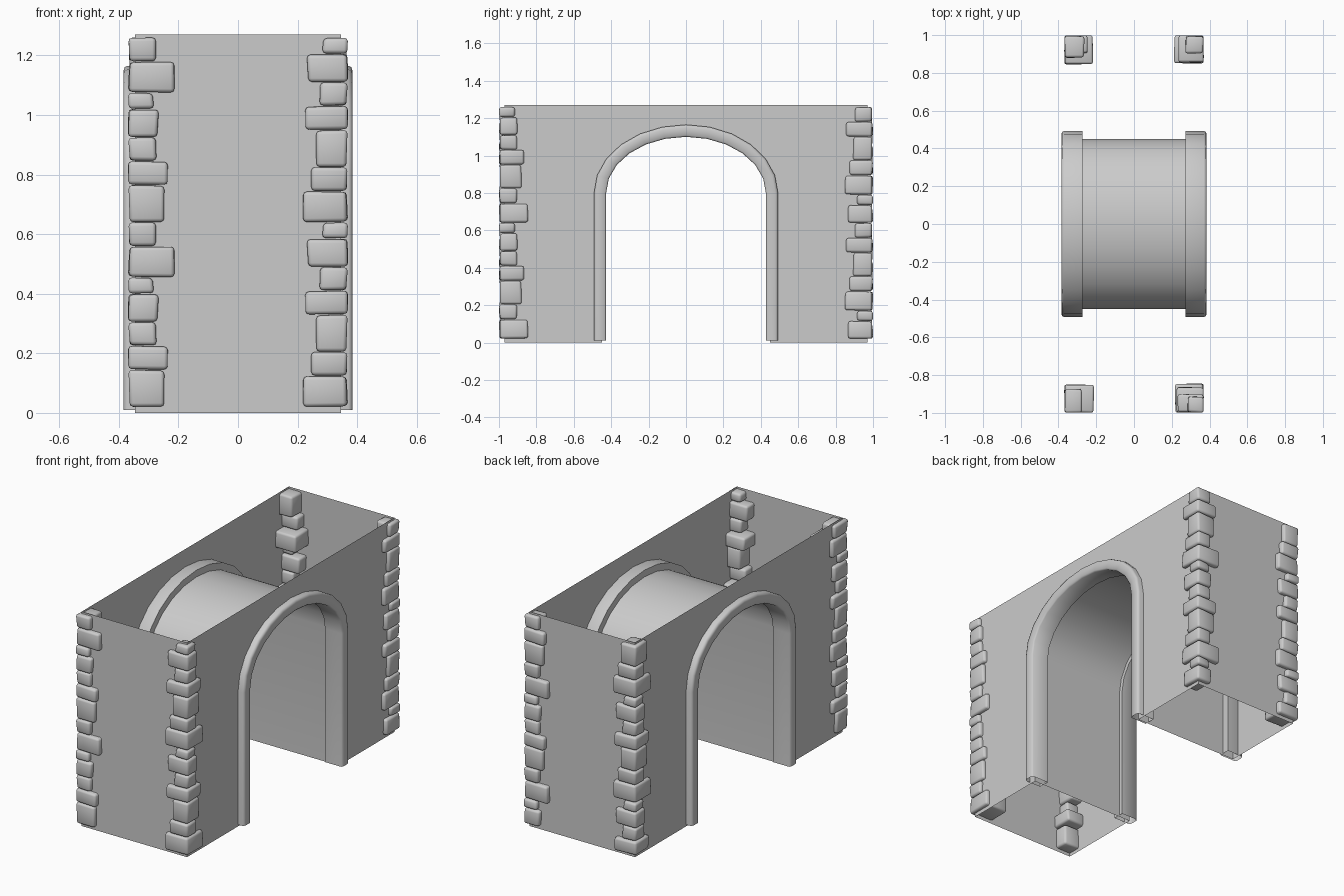
import bpy, bmesh, math, random

cube = bpy.data.objects.get("Cube")
if cube:
    bpy.data.objects.remove(cube)

stone_grey = bpy.data.materials.new("stone_grey")
stone_grey.use_nodes = True
GREY = (0.6, 0.6, 0.6, 1)
stone_grey.diffuse_color = GREY
stone_grey.node_tree.nodes["Principled BSDF"].inputs["Base Color"].default_value = GREY

WALL_X, WALL_Y, HEIGHT = 0.345, 0.97, 1.27
SPRING = 0.8
VAULT = (0.45, 0.325)


def finish(bm, name, smooth=None):
    """Turn a bmesh into a named object with the shared material."""
    bmesh.ops.recalc_face_normals(bm, faces=bm.faces)
    mesh = bpy.data.meshes.new(name)
    bm.to_mesh(mesh)
    bm.free()
    mesh.materials.append(stone_grey)
    obj = bpy.data.objects.new(name, mesh)
    bpy.context.collection.objects.link(obj)
    if smooth:
        bpy.ops.object.select_all(action='DESELECT')
        obj.select_set(True)
        bpy.context.view_layer.objects.active = obj
        bpy.ops.object.shade_smooth_by_angle(angle=math.radians(smooth))


def arch(a, b, foot=0.0, steps=12):
    """Arch outline in (y, z): straight legs and a half ellipse."""
    curve = [(-a * math.cos(math.pi * i / steps),
              SPRING + b * math.sin(math.pi * i / steps)) for i in range(steps + 1)]
    return [(-a, foot)] + curve + [(a, foot)]


def loft(bm, rows, closed=False):
    """Skin matching rows of points with quads."""
    rings = [[bm.verts.new(p) for p in row] for row in rows]
    pairs = list(zip(rings, rings[1:]))
    if closed:
        pairs.append((rings[-1], rings[0]))
    for r, s in pairs:
        for i in range(len(r) - 1):
            bm.faces.new((r[i], r[i + 1], s[i + 1], s[i]))


# Thin long walls: strips from the arch opening out to the wall border
opening = arch(*VAULT)
border = [(y * WALL_Y / VAULT[0], HEIGHT if z else 0) for y, z in opening]
for side, label in ((-1, "right"), (1, "left")):
    bm = bmesh.new()
    loft(bm, [[(side * WALL_X, y, z) for y, z in row] for row in (opening, border)])
    finish(bm, label + "_wall")

# Plain end walls
for side, label in ((-1, "front"), (1, "back")):
    bm = bmesh.new()
    loft(bm, [[(x, side * WALL_Y, z) for x in (-WALL_X, WALL_X)] for z in (0, HEIGHT)])
    finish(bm, label + "_wall")

# Vaulted passage lining
bm = bmesh.new()
loft(bm, [[(x, y, z) for y, z in opening] for x in (-WALL_X, WALL_X)])
finish(bm, "passage_vault", 35)

# Arch trims with softened outer edges: (growth from opening, x)
TRIM = [(0, 0.272), (0, 0.376), (0.008, 0.384), (0.05, 0.384),
        (0.061, 0.38), (0.065, 0.37), (0.065, 0.272)]
for side, label in ((-1, "right"), (1, "left")):
    bm = bmesh.new()
    loft(bm, [[(side * x, y, z) for y, z in arch(0.427 + g, 0.3 + g, 0.01)]
              for g, x in TRIM], closed=True)
    finish(bm, label + "_arch_trim", 50)

# Corner stones, bottom to top: height and the width along each wall
COURSES = [(0.125, 0.125, 0.11), (0.08, 0.14, 0.15), (0.08, 0.1, 0.1),
           (0.095, 0.105, 0.14), (0.055, 0.09, 0.09), (0.105, 0.16, 0.155),
           (0.08, 0.1, 0.13)]


def uneven(t, length, low, high):
    """Place a unit-cube coordinate along a length, pulled unevenly inwards."""
    return (t + 0.5) * length - math.copysign(random.uniform(low, high), t)


def stone_column(name, sx, sy, first, turned):
    bm = bmesh.new()
    z = 0.02
    for n in range(2 * len(COURSES)):
        course = (first + n) % len(COURSES)
        h, wx, wy = COURSES[course]
        if turned:
            wx, wy = wy, wx
        random.seed(course)
        part = bmesh.new()
        bmesh.ops.create_cube(part, size=1)
        for v in part.verts:
            v.co = (sx * (0.37 - uneven(v.co.x, wx, 0, 0.008)),
                    sy * (1.0 - uneven(v.co.y, wy, 0, 0.008)),
                    z + uneven(v.co.z, h, -0.004, 0.004))
        bmesh.ops.recalc_face_normals(part, faces=part.faces)
        bmesh.ops.bevel(part, geom=part.edges[:], offset=0.012, segments=2,
                        profile=0.5, affect='EDGES')
        piece = bpy.data.meshes.new("stone")
        part.to_mesh(piece)
        part.free()
        bm.from_mesh(piece)
        bpy.data.meshes.remove(piece)
        z += h
    finish(bm, name, 60)


stone_column("front_right_corner_stones", -1, -1, 0, False)
stone_column("front_left_corner_stones", 1, -1, 5, True)
stone_column("back_left_corner_stones", 1, 1, 3, False)
stone_column("back_right_corner_stones", -1, 1, 1, True)
